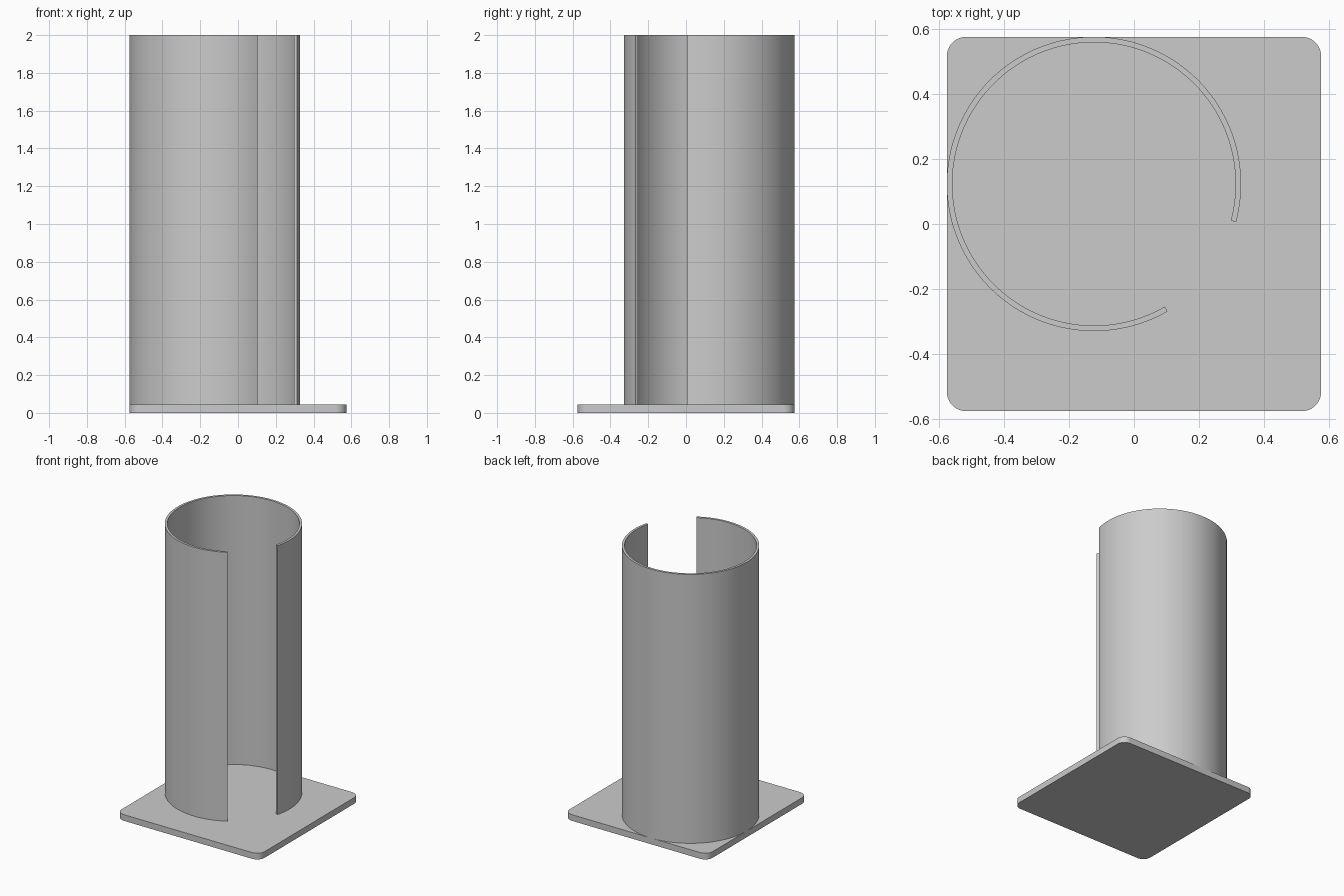
import bpy, bmesh, math

cube = bpy.data.objects.get("Cube")
if cube:
    bpy.data.objects.remove(cube, do_unlink=True)

grey = bpy.data.materials.new("plain grey")
grey.use_nodes = True
colour = (0.6, 0.6, 0.6, 1)
grey.diffuse_color = colour
grey.node_tree.nodes["Principled BSDF"].inputs["Base Color"].default_value = colour

HALF, CORNER, THICK, TOP = 0.575, 0.06, 0.045, 2.0
RADIUS, WALL = 0.452, 0.017
CENTRE = RADIUS - HALF


def arc(cx, cy, r, start, end, steps):
    """Points along an arc, angles in degrees."""
    angles = [math.radians(start + (end - start) * i / steps) for i in range(steps + 1)]
    return [(cx + r * math.cos(a), cy + r * math.sin(a)) for a in angles]


def finish(name, bm):
    bmesh.ops.recalc_face_normals(bm, faces=bm.faces)
    mesh = bpy.data.meshes.new(name)
    bm.to_mesh(mesh)
    bm.free()
    obj = bpy.data.objects.new(name, mesh)
    bpy.context.collection.objects.link(obj)
    mesh.materials.append(grey)
    bpy.ops.object.select_all(action='DESELECT')
    obj.select_set(True)
    bpy.context.view_layer.objects.active = obj
    bpy.ops.object.shade_smooth_by_angle(angle=math.radians(30))


def extrude(bm, faces, height):
    result = bmesh.ops.extrude_face_region(bm, geom=faces)
    verts = [v for v in result["geom"] if isinstance(v, bmesh.types.BMVert)]
    bmesh.ops.translate(bm, verts=verts, vec=(0, 0, height))


# Base plate with rounded corners
bm = bmesh.new()
inset = HALF - CORNER
outline = []
for i, (sx, sy) in enumerate([(1, 1), (-1, 1), (-1, -1), (1, -1)]):
    outline += arc(sx * inset, sy * inset, CORNER, 90 * i, 90 * i + 90, 10)
extrude(bm, [bm.faces.new([bm.verts.new((x, y, 0)) for x, y in outline])], THICK)
finish("base_plate", bm)

# Thin round wall, open at the front left corner
bm = bmesh.new()
rings = [[bm.verts.new((x, y, THICK)) for x, y in arc(CENTRE, -CENTRE, r, -15, 300, 126)]
         for r in (RADIUS, RADIUS - WALL)]
outer, inner = rings
strip = [bm.faces.new((outer[i], outer[i + 1], inner[i + 1], inner[i]))
         for i in range(len(outer) - 1)]
extrude(bm, strip, TOP - THICK)
finish("open_tube_wall", bm)
